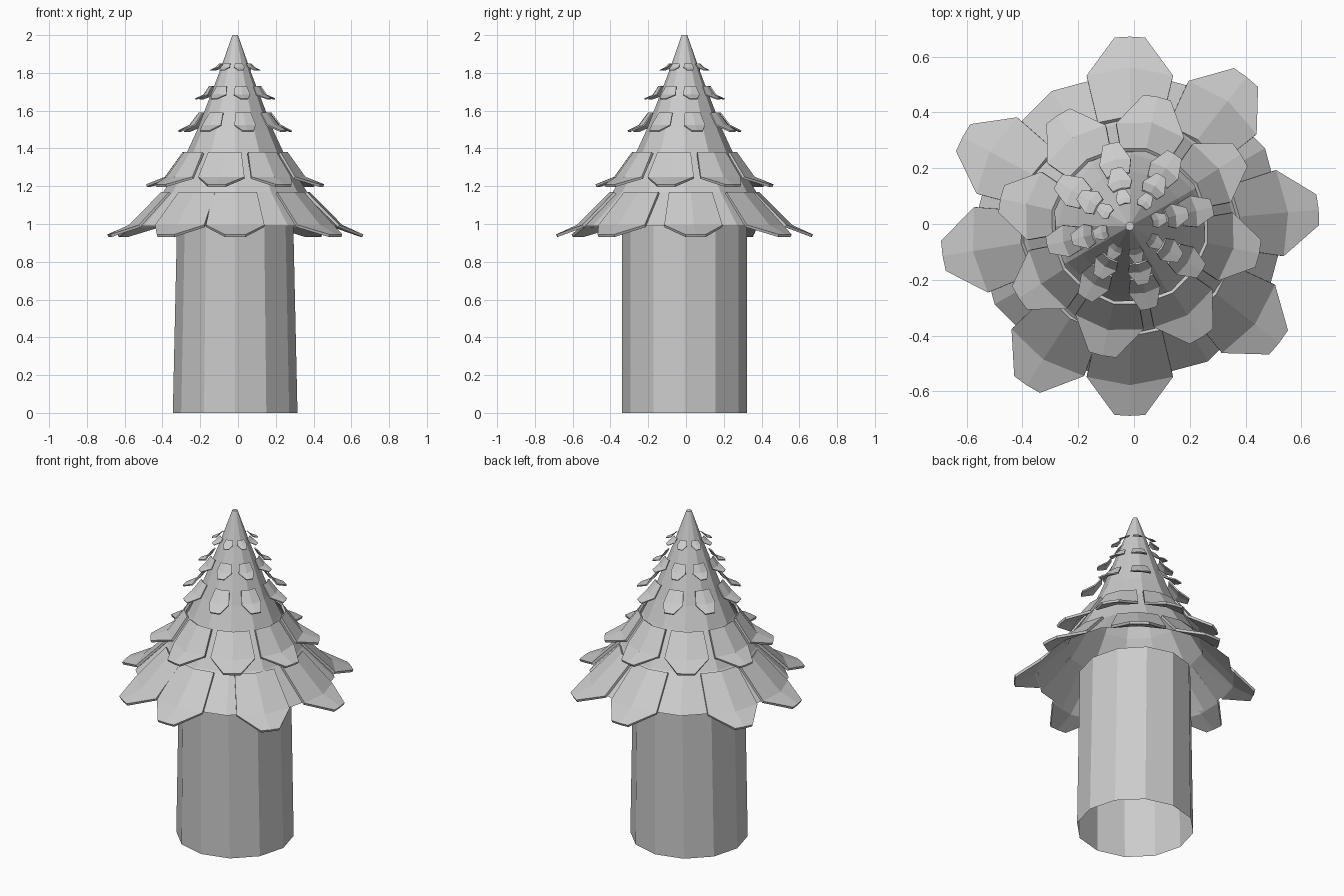
import bpy, bmesh, math
from mathutils import Vector

cube = bpy.data.objects.get("Cube")
if cube:
    bpy.data.objects.remove(cube, do_unlink=True)

CENTRE = Vector((-0.015, -0.008, 0))

grey = bpy.data.materials.new("plain_grey")
grey.use_nodes = True
COLOUR = (0.6, 0.6, 0.6, 1)
grey.diffuse_color = COLOUR
grey.node_tree.nodes["Principled BSDF"].inputs["Base Color"].default_value = COLOUR


def finish(bm, name):
    bmesh.ops.recalc_face_normals(bm, faces=bm.faces)
    mesh = bpy.data.meshes.new(name)
    bm.to_mesh(mesh)
    bm.free()
    mesh.materials.append(grey)
    obj = bpy.data.objects.new(name, mesh)
    obj.location = CENTRE
    bpy.context.collection.objects.link(obj)
    return obj


def skin(bm, rows, closed):
    """Bridge equal rows of points with quads."""
    grid = [[bm.verts.new(p) for p in row] for row in rows]
    n = len(grid[0])
    for low, high in zip(grid, grid[1:]):
        for i in range(n if closed else n - 1):
            j = (i + 1) % n
            bm.faces.new((low[i], low[j], high[j], high[i]))
    return grid


def ring(rx, ry, z, sides=12):
    angles = [math.tau * i / sides for i in range(sides)]
    return [Vector((rx * math.cos(a), ry * math.sin(a), z)) for a in angles]


# Open twelve-sided trunk, narrowing slightly sideways
bm = bmesh.new()
skin(bm, [ring(0.33, 0.33, 0), ring(0.308, 0.33, 0.99)], True)
finish(bm, "trunk")

# Flared conical roof with a tiny flat tip
bm = bmesh.new()
profile = [(0.56, 0.99), (0.38, 1.17), (0.26, 1.37), (0.2, 1.5), (0.085, 1.8), (0.015, 2)]
grid = skin(bm, [ring(r, r, z) for r, z in profile], True)
bm.faces.new(grid[-1])
finish(bm, "roof")


# Shingle: ridged plate whose pointed lip flares outward
def shingle(name, degrees, rows, thickness):
    a = math.radians(degrees)
    out = Vector((math.cos(a), math.sin(a), 0))
    side = Vector((-math.sin(a), math.cos(a), 0))
    bm = bmesh.new()
    points = []
    for r, z, half in rows:
        drop = 0.7 * half * half / r
        points.append([out * (r - drop * abs(s)) + side * half * s + Vector((0, 0, z))
                       for s in (-1, 0, 1)])
    skin(bm, points, False)
    obj = finish(bm, name)
    # Keep the outer face in place and thicken toward the roof
    if obj.data.polygons[0].normal.dot(out) < 0:
        obj.data.flip_normals()
    solid = obj.modifiers.new("thickness", "SOLIDIFY")
    solid.thickness = thickness
    solid.offset = -1


def even(start):
    return [start + 45 * i for i in range(8)]


# Each tier: angles, (radius, height, half width) from top to lip, thickness
tiers = [
    ([90, 52, 5, -38, -90, -123, -171, 152],
     [(0.395, 1.17, 0.115), (0.57, 0.995, 0.155), (0.68, 0.945, 0.055)], 0.015),
    (even(-102), [(0.285, 1.38, 0.09), (0.38, 1.25, 0.125), (0.475, 1.21, 0.05)], 0.014),
    (even(-77), [(0.195, 1.59, 0.042), (0.245, 1.525, 0.058), (0.305, 1.495, 0.03)], 0.008),
    (even(-77), [(0.14, 1.73, 0.032), (0.17, 1.685, 0.045), (0.215, 1.665, 0.02)], 0.006),
    (even(-77), [(0.085, 1.85, 0.02), (0.105, 1.83, 0.028), (0.135, 1.815, 0.015)], 0.004),
]
for t, (angles, rows, thickness) in enumerate(tiers, 1):
    for i, degrees in enumerate(angles, 1):
        shingle(f"shingle_tier_{t}_{i}", degrees, rows, thickness)
